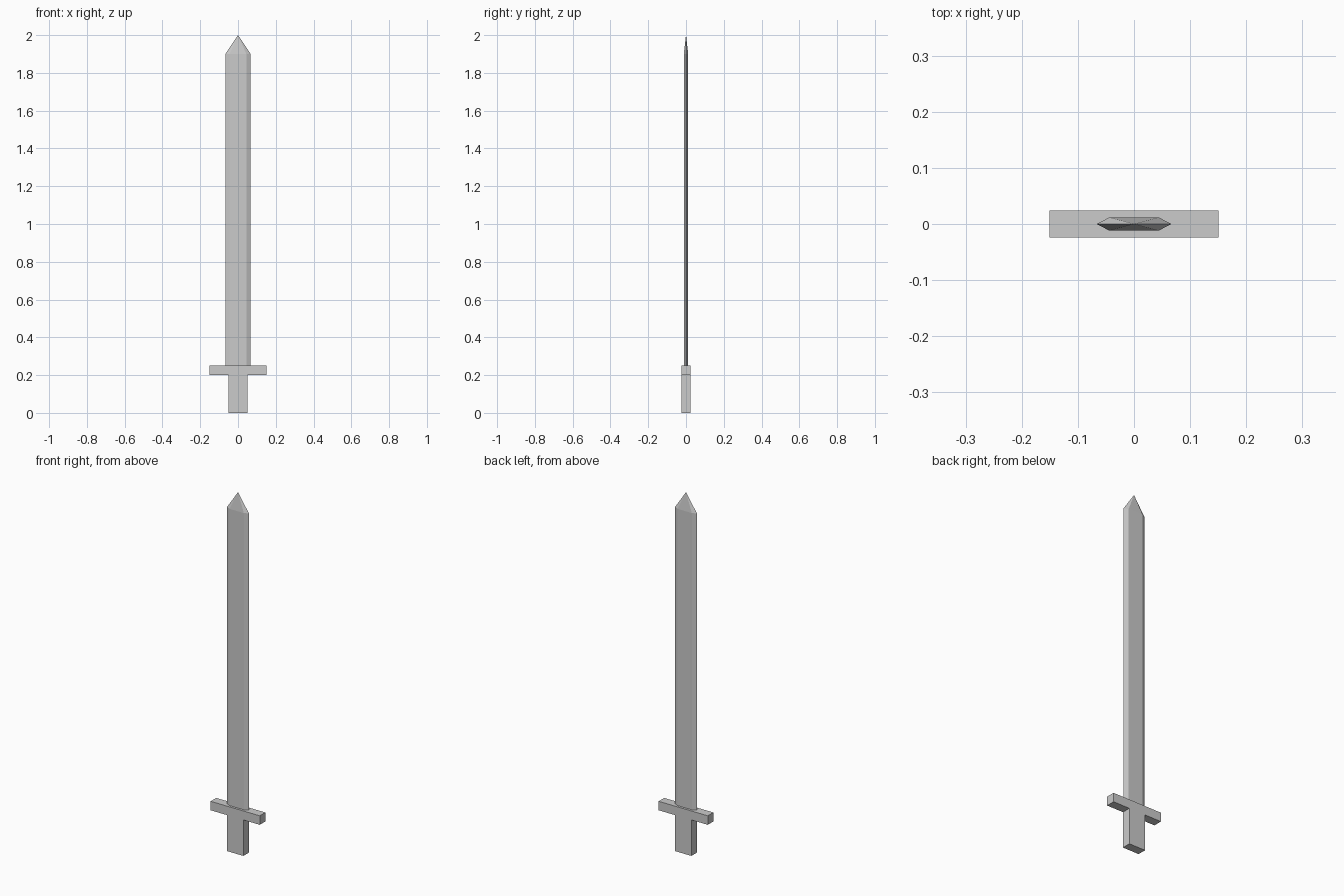
import bpy, bmesh

if "Cube" in bpy.data.objects:
    bpy.data.objects.remove(bpy.data.objects["Cube"])


def make_object(name, bm):
    bmesh.ops.recalc_face_normals(bm, faces=bm.faces)
    mesh = bpy.data.meshes.new(name)
    bm.to_mesh(mesh)
    bm.free()
    obj = bpy.data.objects.new(name, mesh)
    bpy.context.collection.objects.link(obj)
    return obj


def box(name, width, depth, z0, z1):
    bm = bmesh.new()
    bmesh.ops.create_cube(bm, size=1)
    bmesh.ops.scale(bm, vec=(width, depth, z1 - z0), verts=bm.verts)
    bmesh.ops.translate(bm, vec=(0, 0, (z0 + z1) / 2), verts=bm.verts)
    return make_object(name, bm)


# Grip and crossguard
box("grip", 0.10, 0.049, 0.0, 0.2)
box("crossguard", 0.302, 0.049, 0.2, 0.25)

# Blade: flattened hexagonal section, extruded and closed to a point
EDGE, FLAT, HALF_THICK = 0.067, 0.044, 0.0117
section = [(EDGE, 0), (FLAT, HALF_THICK), (-FLAT, HALF_THICK),
           (-EDGE, 0), (-FLAT, -HALF_THICK), (FLAT, -HALF_THICK)]
bm = bmesh.new()
base = [bm.verts.new((x, y, 0.25)) for x, y in section]
shoulder = [bm.verts.new((x, y, 1.9)) for x, y in section]
tip = bm.verts.new((0, 0, 2.0))
bm.faces.new(base[::-1])
for i in range(6):
    j = (i + 1) % 6
    bm.faces.new((base[i], base[j], shoulder[j], shoulder[i]))
    bm.faces.new((shoulder[i], shoulder[j], tip))
make_object("blade", bm)
